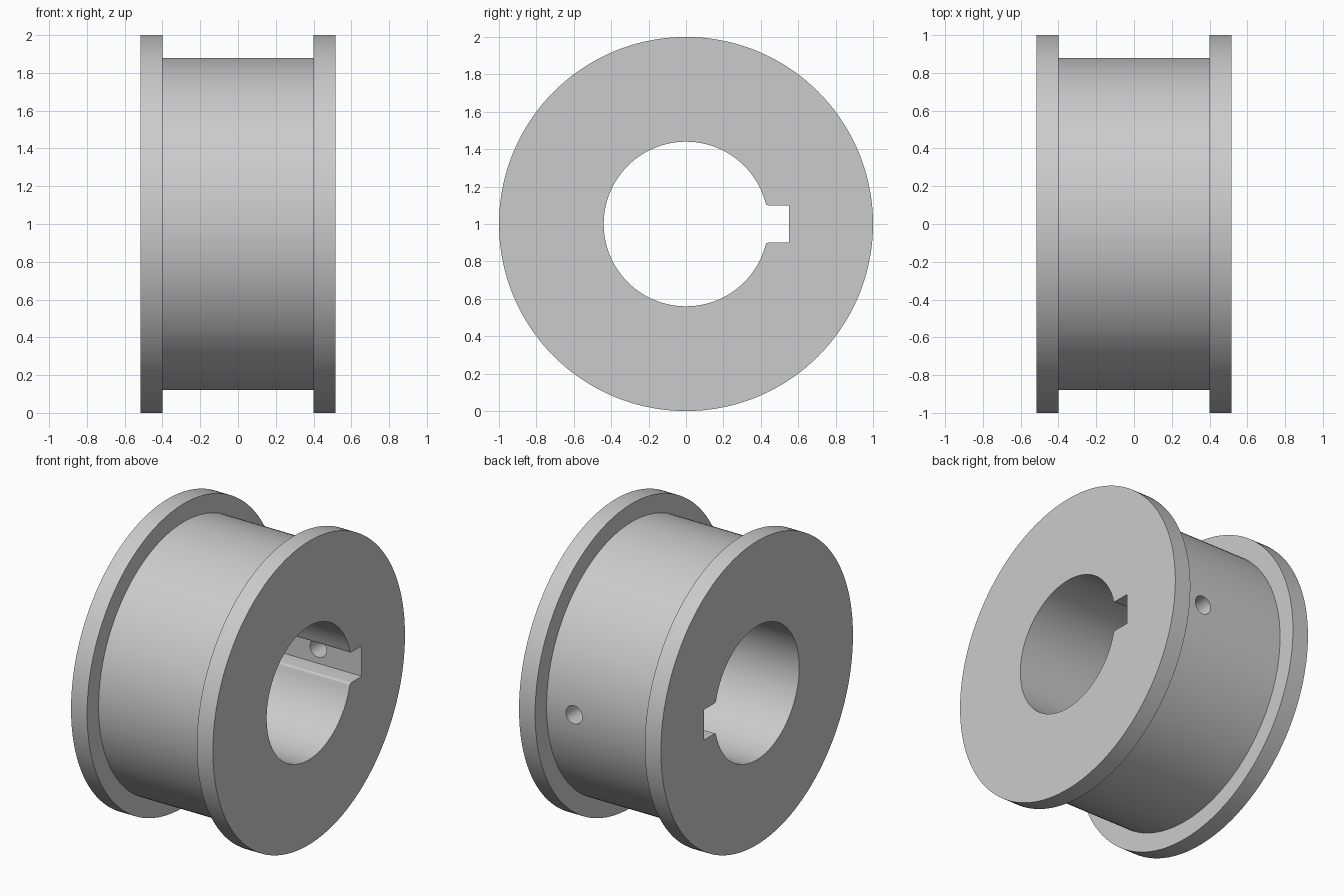
import bpy, bmesh, math
from mathutils import Matrix, Vector

cube = bpy.data.objects.get("Cube")
if cube:
    bpy.data.objects.remove(cube, do_unlink=True)

AXIS_Z = 1.0
FLANGE_R, DRUM_R, BORE_R = 1.0, 0.88, 0.44
HALF_WIDTH, HALF_DRUM = 0.517, 0.4
KEY_HALF, KEY_END, FILLET = 0.1, 0.55, 0.015

grey = bpy.data.materials.new("plain grey")
grey.use_nodes = True
colour = (0.6, 0.6, 0.6, 1)
grey.diffuse_color = colour
grey.node_tree.nodes["Principled BSDF"].inputs["Base Color"].default_value = colour


def make_object(name, bm):
    bmesh.ops.recalc_face_normals(bm, faces=bm.faces)
    mesh = bpy.data.meshes.new(name)
    bm.to_mesh(mesh)
    bm.free()
    mesh.materials.append(grey)
    obj = bpy.data.objects.new(name, mesh)
    bpy.context.collection.objects.link(obj)
    return obj


def arc(cy, cz, radius, start, end, steps):
    angles = [start + (end - start) * i / steps for i in range(steps + 1)]
    return [(cy + radius * math.cos(a), cz + radius * math.sin(a)) for a in angles]


# Flanged drum: half profile spun around the x axis, ends capped
profile = [(-HALF_WIDTH, FLANGE_R), (-HALF_DRUM, FLANGE_R), (-HALF_DRUM, DRUM_R)]
profile += [(-x, r) for x, r in reversed(profile)]
bm = bmesh.new()
verts = [bm.verts.new((x, 0, AXIS_Z + r)) for x, r in profile]
edges = [bm.edges.new(pair) for pair in zip(verts, verts[1:])]
bmesh.ops.spin(bm, geom=verts + edges, cent=(0, 0, AXIS_Z), axis=(1, 0, 0),
               angle=math.tau, steps=144, use_merge=True)
bmesh.ops.remove_doubles(bm, verts=bm.verts, dist=1e-5)
bmesh.ops.holes_fill(bm, edges=[e for e in bm.edges if e.is_boundary], sides=0)
roller = make_object("flanged_roller", bm)

# Bore cutter: round hole with a keyway on +y and eased keyway corners
cz = KEY_HALF + FILLET
cy = math.sqrt((BORE_R + FILLET) ** 2 - cz ** 2)
touch = math.atan2(cz, cy)
upper = [(KEY_END, KEY_HALF)]
upper += arc(cy, cz, FILLET, -math.pi / 2, touch - math.pi, 5)
upper += arc(0, 0, BORE_R, touch, math.pi, 60)[1:]
outline = upper + [(y, -z) for y, z in reversed(upper[:-1])]
bm = bmesh.new()
face = bm.faces.new([bm.verts.new((-0.7, y, AXIS_Z + z)) for y, z in outline])
result = bmesh.ops.extrude_face_region(bm, geom=[face])
moved = [v for v in result["geom"] if isinstance(v, bmesh.types.BMVert)]
bmesh.ops.translate(bm, verts=moved, vec=Vector((1.4, 0, 0)))
bore = make_object("bore_cutter", bm)

# Radial hole cutter: from the drum surface into the keyway
bm = bmesh.new()
place = Matrix.Translation((0.2, 0.75, AXIS_Z)) @ Matrix.Rotation(math.pi / 2, 4, "X")
bmesh.ops.create_cone(bm, cap_ends=True, segments=32, radius1=0.06, radius2=0.06,
                      depth=0.5, matrix=place)
pin_hole = make_object("pin_hole_cutter", bm)

# Cut the openings, then drop the cutters
bpy.ops.object.select_all(action="DESELECT")
bpy.context.view_layer.objects.active = roller
roller.select_set(True)
for cutter in (bore, pin_hole):
    cutter.hide_render = True
    mod = roller.modifiers.new(cutter.name, "BOOLEAN")
    mod.operation = "DIFFERENCE"
    mod.solver = "EXACT"
    mod.object = cutter
    bpy.ops.object.modifier_apply(modifier=mod.name)
    bpy.data.objects.remove(cutter, do_unlink=True)

bpy.ops.object.shade_smooth_by_angle(angle=math.radians(30))
